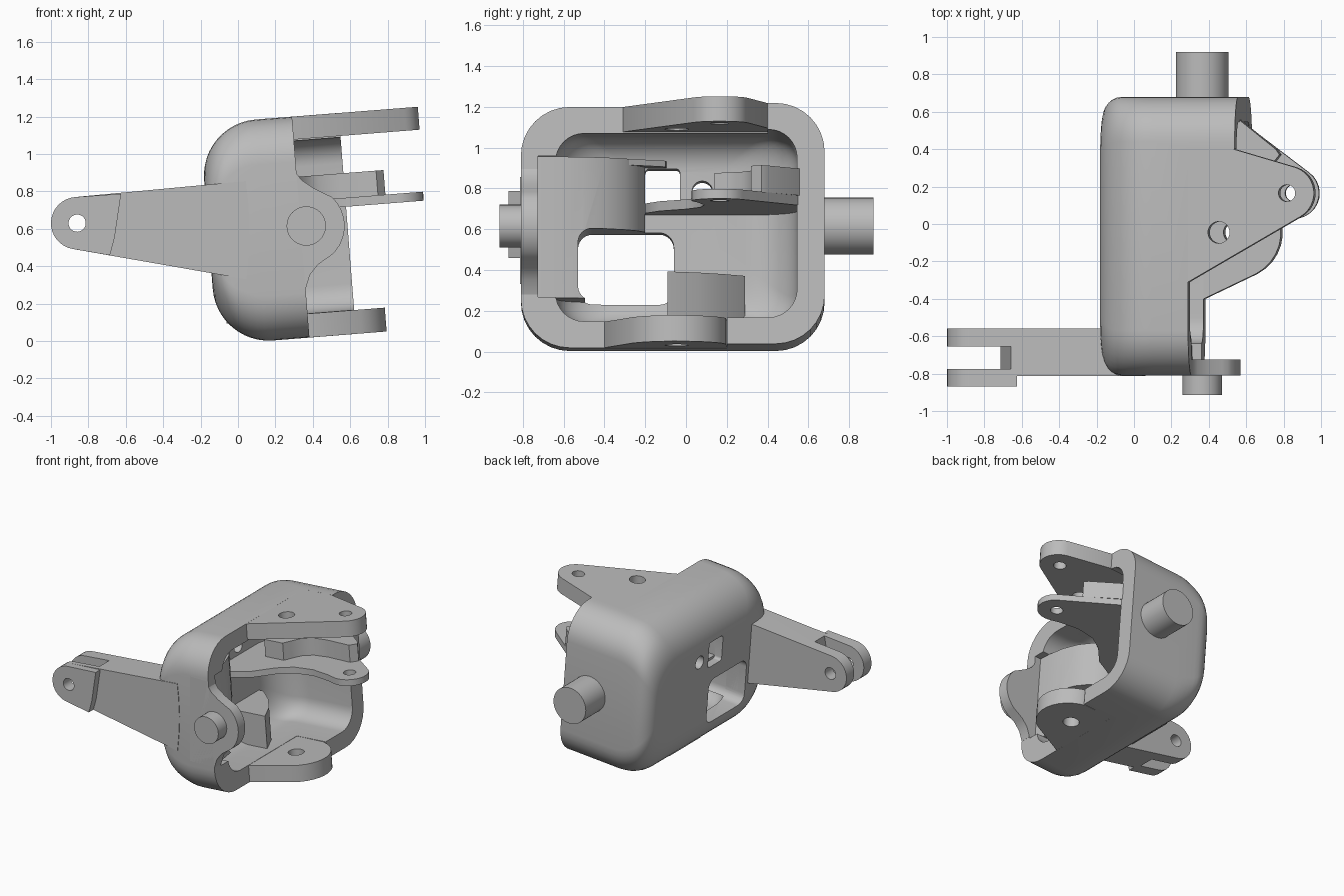
import bpy, bmesh, math
from mathutils import Matrix

if "Cube" in bpy.data.objects:
    bpy.data.objects.remove(bpy.data.objects["Cube"], do_unlink=True)

grey = bpy.data.materials.new("plain_grey")
grey.use_nodes = True
grey.diffuse_color = (0.5, 0.5, 0.5, 1)
grey.node_tree.nodes["Principled BSDF"].inputs["Base Color"].default_value = (0.5, 0.5, 0.5, 1)

# The housing group leans slightly about the y axis
TILT = Matrix.Translation((0, 0, 0.6)) @ Matrix.Rotation(math.radians(-4.5), 4, "Y")


def make(name, bm):
    bmesh.ops.recalc_face_normals(bm, faces=bm.faces)
    mesh = bpy.data.meshes.new(name)
    bm.to_mesh(mesh)
    bm.free()
    mesh.materials.append(grey)
    ob = bpy.data.objects.new(name, mesh)
    bpy.context.collection.objects.link(ob)
    return ob


def loft(name, rings):
    bm = bmesh.new()
    loops = [[bm.verts.new(p) for p in ring] for ring in rings]
    n = len(loops[0])
    for a, b in zip(loops, loops[1:]):
        for i in range(n):
            bm.faces.new((a[i], a[(i + 1) % n], b[(i + 1) % n], b[i]))
    bm.faces.new(loops[0])
    bm.faces.new(loops[-1])
    return make(name, bm)


def prism(name, pts, lo, hi, axis="z"):
    place = {"x": lambda a, b, c: (c, a, b),
             "y": lambda a, b, c: (a, c, b),
             "z": lambda a, b, c: (a, b, c)}[axis]
    return loft(name, [[place(a, b, c) for a, b in pts] for c in (lo, hi)])


def arc(cx, cy, r, start, end, n=12):
    angles = [math.radians(start + (end - start) * i / n) for i in range(n + 1)]
    return [(cx + r * math.cos(t), cy + r * math.sin(t)) for t in angles]


def disc(cx, cy, r, n=40):
    return arc(cx, cy, r, 0, 360 - 360 / n, n - 1)


def round_rect(a0, a1, b0, b1, r, n=6):
    return (arc(a1 - r, b1 - r, r, 0, 90, n) + arc(a0 + r, b1 - r, r, 90, 180, n)
            + arc(a0 + r, b0 + r, r, 180, 270, n) + arc(a1 - r, b0 + r, r, 270, 360, n))


def rect(a0, a1, b0, b1):
    return [(a0, b0), (a1, b0), (a1, b1), (a0, b1)]


def cut(targets, cutter):
    cutter.hide_render = True
    for ob in targets:
        mod = ob.modifiers.new("cut", "BOOLEAN")
        mod.operation, mod.solver, mod.object = "DIFFERENCE", "EXACT", cutter
        bpy.context.view_layer.objects.active = ob
        bpy.ops.object.modifier_apply(modifier=mod.name)
    bpy.data.objects.remove(cutter, do_unlink=True)


def pillow(name, u0, u1, y0, y1, w0, w1, ry, rw, corner):
    """Rounded tub: its closed end curves in by ry at the sides and rw above and below."""
    depth = max(ry, rw)
    steps = [depth * (1 - math.cos(math.pi / 2 * i / 12)) for i in range(13)]
    rings = []
    for t in steps + [u1 - u0]:
        inset = [r - math.sqrt(max(0, r * r - max(0, r - t) ** 2)) for r in (ry, rw)]
        ring = round_rect(y0 + inset[0], y1 - inset[0], w0 + inset[1], w1 - inset[1], corner, 8)
        rings.append([(u0 + t, a, b) for a, b in ring])
    return loft(name, rings)


# Housing shell, open on one side
shell = pillow("housing_shell", -0.16, 0.585, -0.81, 0.68, -0.61, 0.575, 0.12, 0.3, 0.24)
cut([shell], pillow("cavity", -0.04, 0.8, -0.64, 0.545, -0.48, 0.445, 0.25, 0.16, 0.14))
cut([shell], prism("upper_notch", rect(0.335, 0.9, -1, 0.4), -0.05, 0.8))
cut([shell], prism("lower_notch", rect(0.335, 0.9, -1, 0.2), -0.8, 0.0))
cut([shell], prism("ear_recess", rect(0.27, 0.9, -0.725, -0.5), -0.36, 0.335))

# Flanges and lugs reaching out of the mouth
top_flange = prism("top_flange", [(0.18, -0.31), (0.336, -0.31)]
                   + arc(0.865, 0.165, 0.145, -60, 72) + [(0.58, 0.4), (0.18, 0.4)], 0.452, 0.5747)
bottom_flange = prism("bottom_flange", [(0.18, -0.4), (0.336, -0.4)]
                      + arc(0.5, -0.045, 0.25, -62, 75) + [(0.4, 0.2), (0.18, 0.2)], -0.6097, -0.482)
shelf = prism("middle_shelf", [(-0.1, -0.2), (0.08, -0.2), (0.22, -0.13), (0.34, 0.0), (0.45, 0.07),
                               (0.6, 0.09), (0.75, 0.06)]
              + arc(0.865, 0.165, 0.137, -105, 55) + [(0.57, 0.56), (-0.1, 0.56)], 0.072, 0.12)
upper_lug = prism("upper_lug", [(0.15, 0.14), (0.31, 0.14), (0.34, 0.2), (0.38, 0.27), (0.45, 0.315),
                                (0.56, 0.33), (0.76, 0.32), (0.8, 0.37), (0.78, 0.4), (0.58, 0.56),
                                (0.15, 0.56)], 0.12, 0.252)

# Inner block beside the front wall, its thin lid, and a ramped pad on the floor
block = prism("inner_block", [(-0.1, -0.73), (0.285, -0.73), (0.28, -0.62), (0.26, -0.5), (0.22, -0.39),
                              (0.16, -0.3), (0.09, -0.24), (0.0, -0.2), (-0.1, -0.2)], -0.36, 0.335)
lid = prism("block_lid", [(-0.1, -0.5), (0.2, -0.4), (0.12, -0.25), (0.02, -0.1), (-0.1, -0.09)],
            0.305, 0.335)
pad = prism("floor_pad", [(-0.1, -0.09), (0.28, -0.09), (0.21, 0.06), (0.12, 0.18), (0.0, 0.29),
                          (-0.1, 0.29)], -0.5, -0.23)

# Windows and holes
cut([shell, block], prism("big_window", round_rect(-0.53, -0.06, -0.37, -0.015, 0.07), -0.4, 0.6, "x"))
cut([shell], prism("small_window", round_rect(-0.2, -0.03, 0.1, 0.3, 0.02), -0.4, 0.2, "x"))
cut([shell], prism("round_port", disc(0.08, 0.19, 0.05), -0.4, 0.2, "x"))
cut([top_flange, bottom_flange, shell], prism("pivot_bore", disc(0.5, -0.045, 0.058), -1, 1))
cut([top_flange, shelf], prism("tip_bore", disc(0.865, 0.165, 0.045), -1, 1))

for ob in (shell, top_flange, bottom_flange, shelf, upper_lug, block, lid, pad):
    ob.data.transform(TILT)

# Front ear and the two pins
prism("front_ear", [(0.15, 0.94), (0.3, 0.94), (0.31, 0.9), (0.34, 0.86), (0.4, 0.82), (0.47, 0.785)]
      + arc(0.36, 0.615, 0.21, 48, -46) + [(0.43, 0.41), (0.385, 0.355), (0.362, 0.28),
                                          (0.15, 0.28)], -0.81, -0.725, "y")
prism("front_pin", disc(0.365, 0.615, 0.105), -0.915, -0.74, "y")
prism("back_pin", disc(0.365, 0.615, 0.14), 0.6, 0.92, "y")

# Lever arm with forked end
tip = arc(-0.86, 0.63, 0.14, 95, 260, 16)
arm = prism("lever_arm", [(0.045, 0.33), (0.058, 0.48), (0.062, 0.6), (0.055, 0.74), (0.042, 0.855)]
            + tip, -0.814, -0.56, "y")
cheek = prism("fork_cheek", [(-0.685, 0.458), (-0.66, 0.55), (-0.625, 0.787)] + tip, -0.87, -0.775, "y")
cut([arm], prism("fork_slot", [(-1.1, 0.3), (-0.74, 0.3), (-0.64, 0.9), (-1.1, 0.9)], -0.775, -0.655, "y"))
cut([arm, cheek], prism("fork_bore", disc(-0.86, 0.63, 0.046), -1, -0.4, "y"))

# Smooth the curves and keep the edges crisp
bpy.ops.object.select_all(action="DESELECT")
for ob in bpy.context.collection.objects:
    if ob.type == "MESH" and grey.name in ob.data.materials:
        ob.select_set(True)
        bpy.context.view_layer.objects.active = ob
bpy.ops.object.shade_smooth_by_angle(angle=math.radians(32))
